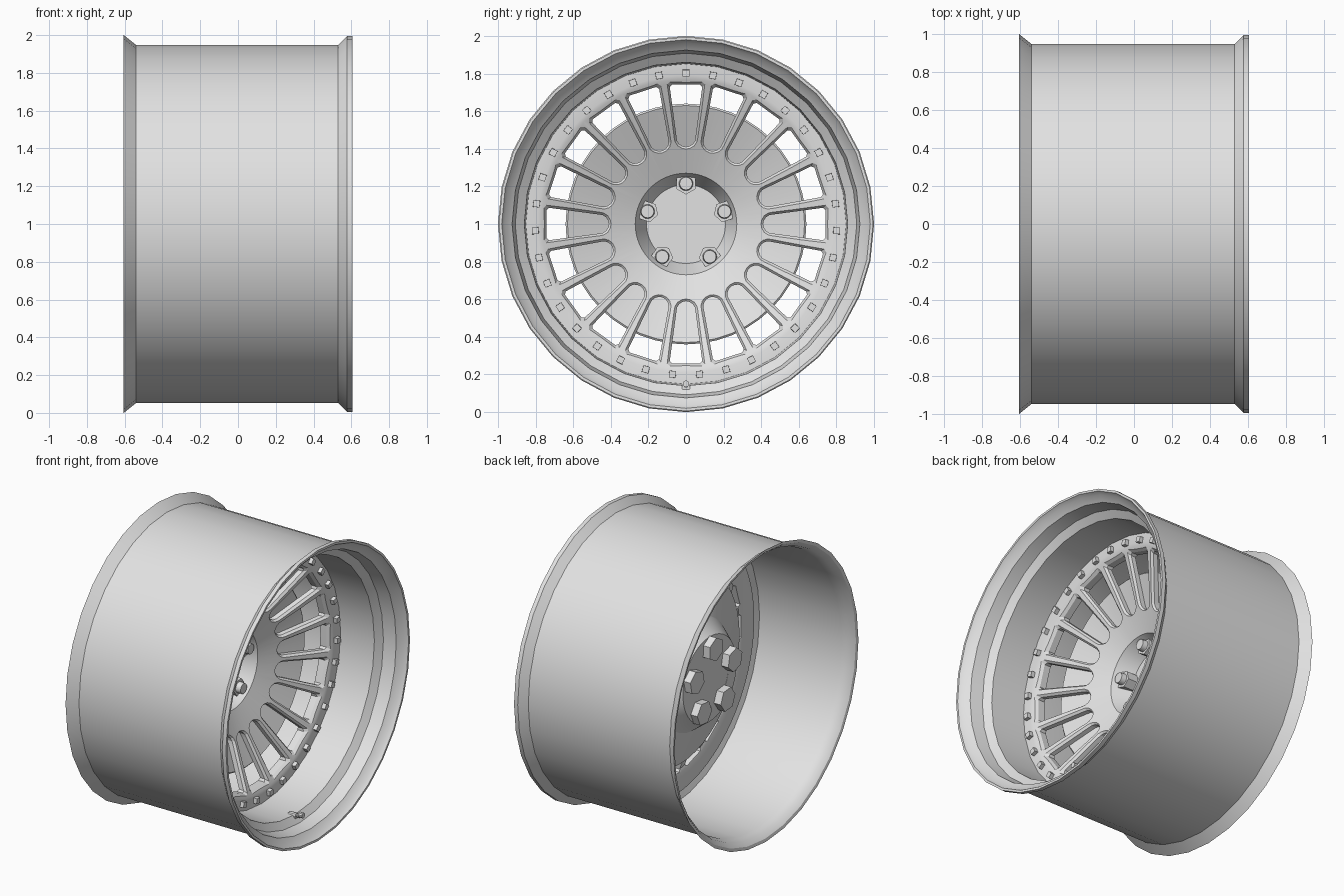
import bpy, bmesh, math
from mathutils import Matrix, Vector

cube = bpy.data.objects.get("Cube")
if cube:
    bpy.data.objects.remove(cube, do_unlink=True)

GREY = (0.76, 0.76, 0.76, 1)
metal = bpy.data.materials.new("silver_metal")
metal.use_nodes = True
metal.diffuse_color = GREY
metal.node_tree.nodes["Principled BSDF"].inputs["Base Color"].default_value = GREY
AXLE = Vector((0, 0, 1))


def finish(name, bm, smooth=30):
    bmesh.ops.recalc_face_normals(bm, faces=bm.faces)
    mesh = bpy.data.meshes.new(name)
    bm.to_mesh(mesh)
    bm.free()
    mesh.materials.append(metal)
    obj = bpy.data.objects.new(name, mesh)
    bpy.context.scene.collection.objects.link(obj)
    obj.location = AXLE
    if smooth:
        bpy.ops.object.select_all(action='DESELECT')
        obj.select_set(True)
        bpy.context.view_layer.objects.active = obj
        bpy.ops.object.shade_smooth_by_angle(angle=math.radians(smooth))
    return obj


def lathe(bm, profile, sides):
    """Spin a closed (x, radius) outline around the x axis."""
    rings = []
    for i in range(sides):
        a = math.tau * i / sides
        rings.append([bm.verts.new((x, r * math.cos(a), r * math.sin(a))) for x, r in profile])
    for i, ring in enumerate(rings):
        after = rings[(i + 1) % sides]
        for j in range(len(profile)):
            k = (j + 1) % len(profile)
            bm.faces.new((ring[j], ring[k], after[k], after[j]))


def peg(bm, x0, x1, radius, angle, r0, r1=None, sides=6, twist=0):
    """Cylinder or cone along x, at a polar position around the axle."""
    spot = Vector(((x0 + x1) / 2, radius * math.cos(angle), radius * math.sin(angle)))
    turn = Matrix.Rotation(angle + twist, 4, 'X') @ Matrix.Rotation(math.pi / 2, 4, 'Y')
    bmesh.ops.create_cone(bm, cap_ends=True, segments=sides, radius1=r0,
                          radius2=r0 if r1 is None else r1, depth=x1 - x0,
                          matrix=Matrix.Translation(spot) @ turn)


def cone_x(r):
    """Front of the dished face at a given radius."""
    return -0.04 + (r - 0.27) * 0.43


def window_outline(grow):
    """Tapered slot with a round inner end, as (radial, sideways) points."""
    half_in, half_out, top = 0.05 + grow, 0.086 + grow, 0.742 + grow
    points = [(top, -half_out + 0.012), (top - 0.015, -half_out)]
    for j in range(9):
        t = math.pi * j / 8
        points.append((0.46 - half_in * math.sin(t), -half_in * math.cos(t)))
    return points + [(top - 0.015, half_out), (top, half_out - 0.012)]


# Barrel with both flanges and the stepped outer lip
bm = bmesh.new()
lathe(bm, [(-0.605, 1.0), (-0.54, 0.948), (0.53, 0.948), (0.577, 0.995), (0.605, 0.995),
           (0.605, 0.98), (0.58, 0.965), (0.55, 0.925), (0.465, 0.908),
           (0.43, 0.86), (0.13, 0.85), (0.10, 0.938), (-0.52, 0.938), (-0.57, 0.952),
           (-0.6, 0.98)], 32)
finish("rim_barrel", bm)

# Window cutter: a straight slot that flares at the mouth to chamfer the edges
bm = bmesh.new()
WINDOWS = 20
for i in range(WINDOWS):
    spin = Matrix.Rotation(math.tau * i / WINDOWS, 4, 'X')
    layers = []
    for lift, grow in ((-0.3, 0), (-0.014, 0), (0.03, 0.036)):
        layers.append([bm.verts.new(spin @ Vector((cone_x(u) + lift, u, v)))
                       for u, v in window_outline(grow)])
    count = len(layers[0])
    for low, high in zip(layers, layers[1:]):
        for j in range(count):
            k = (j + 1) % count
            bm.faces.new((low[j], low[k], high[k], high[j]))
    bm.faces.new(layers[0])
    bm.faces.new(layers[-1])
cutter = finish("window_cutter", bm, 0)
cutter.hide_render = True
cutter.hide_viewport = True

# Spoked face: thin dished plate, deeper flat outer ring and sunken hub
bm = bmesh.new()
lathe(bm, [(cone_x(0.27), 0.27), (cone_x(0.77), 0.77), (0.18, 0.79), (0.18, 0.88), (0.10, 0.88),
           (0.10, 0.75), (cone_x(0.73) - 0.05, 0.73), (cone_x(0.4) - 0.05, 0.4),
           (-0.18, 0.29), (-0.18, 0.2), (-0.17, 0.205)], 96)
face = finish("spoked_face", bm)
cut = face.modifiers.new("windows", 'BOOLEAN')
cut.object = cutter
cut.solver = 'EXACT'

# Dished disc behind the spokes
bm = bmesh.new()
d = 0.052
lathe(bm, [(cone_x(0.28) - d, 0.28), (cone_x(0.63) - d, 0.63), (cone_x(0.63) - d - 0.008, 0.64),
           (cone_x(0.63) - d - 0.02, 0.64), (cone_x(0.28) - d - 0.02, 0.28)], 48)
finish("backing_disc", bm)

# Flat hub plate
bm = bmesh.new()
peg(bm, -0.178, -0.16, 0, 0, 0.215, sides=48)
finish("hub_plate", bm)

# Five hex wheel bolts with round tips, and larger hex heads on the back
bm = bmesh.new()
for i in range(5):
    a = math.pi / 2 + math.tau * i / 5
    peg(bm, -0.17, -0.08, 0.215, a, 0.058)
    peg(bm, -0.08, -0.045, 0.215, a, 0.038, 0.034, 16)
    peg(bm, -0.23, -0.175, 0.215, a, 0.08)
finish("wheel_bolts", bm)

# Ring of small square-headed bolts
bm = bmesh.new()
BOLTS = 35
for i in range(BOLTS):
    peg(bm, 0.17, 0.205, 0.802, math.pi / 2 + math.tau * i / BOLTS, 0.026, 0.025, 4, math.pi / 4)
finish("ring_bolts", bm)

# Air valve at the bottom of the lip, leaning toward the axle
bm = bmesh.new()
for x0, x1, radius, r in ((0.39, 0.445, 0.868, 0.022), (0.435, 0.47, 0.86, 0.012),
                          (0.465, 0.495, 0.85, 0.018)):
    peg(bm, x0, x1, radius, -math.pi / 2, r, sides=10)
finish("air_valve", bm)
